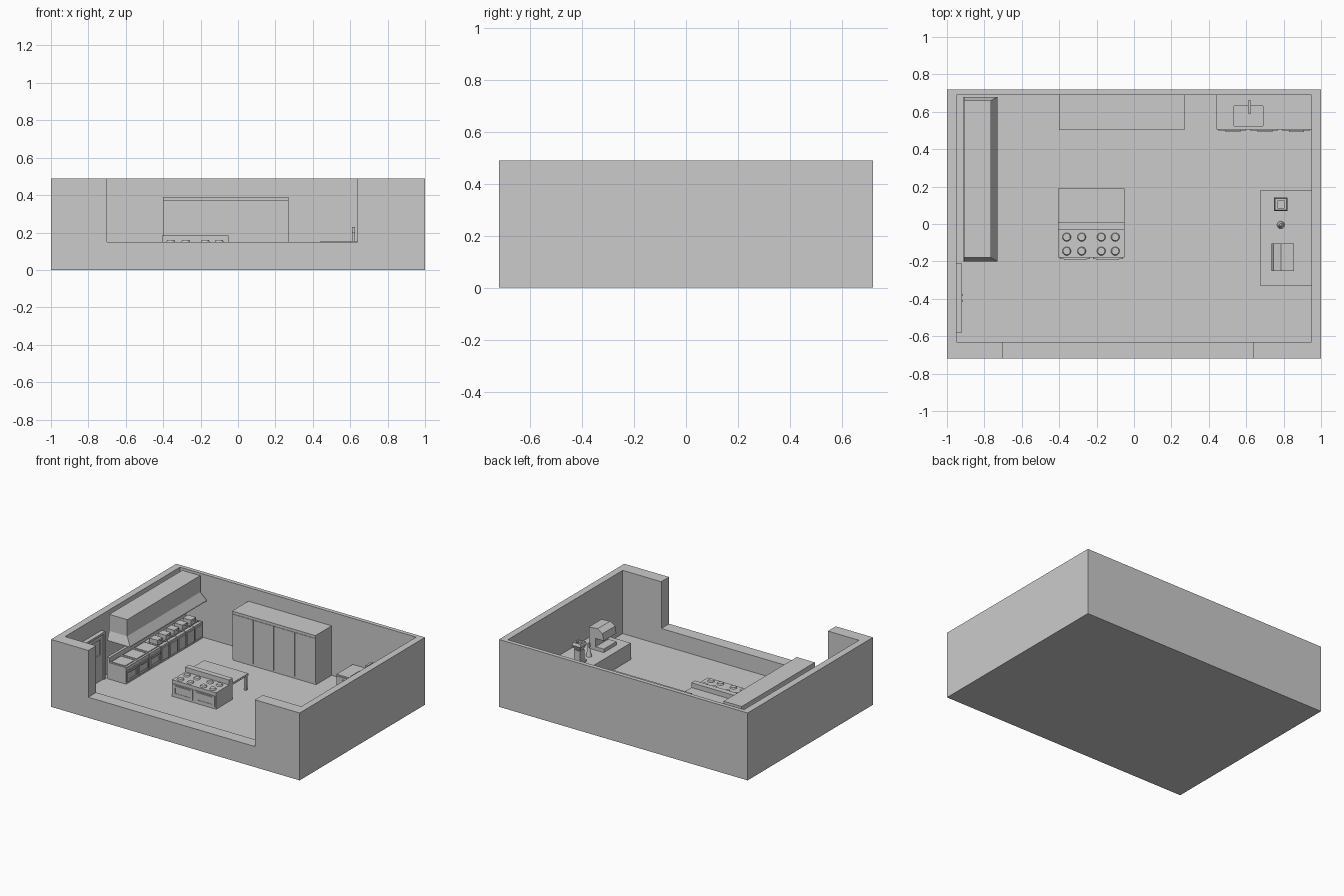
import bpy, bmesh, math
from mathutils import Vector

FLOOR = 0.03


def make(name, bm):
    bmesh.ops.recalc_face_normals(bm, faces=bm.faces)
    me = bpy.data.meshes.new(name)
    bm.to_mesh(me)
    bm.free()
    ob = bpy.data.objects.new(name, me)
    bpy.context.collection.objects.link(ob)
    return ob


def taper(name, lo, hi):
    """Solid between two horizontal rectangles (x0, x1, y0, y1, z)."""
    bm = bmesh.new()
    rings = []
    for x0, x1, y0, y1, z in (lo, hi):
        rings.append([bm.verts.new(p) for p in
                      ((x0, y0, z), (x1, y0, z), (x1, y1, z), (x0, y1, z))])
    a, b = rings
    bm.faces.new(a)
    bm.faces.new(b)
    for i in range(4):
        j = (i + 1) % 4
        bm.faces.new((a[i], a[j], b[j], b[i]))
    return make(name, bm)


def box(name, x0, x1, y0, y1, z0, z1):
    return taper(name, (x0, x1, y0, y1, z0), (x0, x1, y0, y1, z1))


def extrude_y(name, profile, y0, y1):
    """Extrude an x-z profile along y."""
    bm = bmesh.new()
    f = bm.faces.new([bm.verts.new((x, y0, z)) for x, z in profile])
    r = bmesh.ops.extrude_face_region(bm, geom=[f])
    vs = [g for g in r["geom"] if isinstance(g, bmesh.types.BMVert)]
    bmesh.ops.translate(bm, vec=(0, y1 - y0, 0), verts=vs)
    return make(name, bm)


def cone(name, x, y, z0, z1, r0, r1, sides=20):
    bm = bmesh.new()
    bmesh.ops.create_cone(bm, cap_ends=True, segments=sides, radius1=r0, radius2=r1, depth=z1 - z0)
    bmesh.ops.translate(bm, vec=(x, y, (z0 + z1) / 2), verts=bm.verts)
    for f in bm.faces:
        f.smooth = len(f.verts) == 4
    return make(name, bm)


def cut(ob, *bounds):
    c = box(ob.name + "_cutter", *bounds)
    c.hide_render = True
    m = ob.modifiers.new("cut", "BOOLEAN")
    m.operation, m.object, m.solver = "DIFFERENCE", c, "EXACT"
    bpy.context.view_layer.objects.active = ob
    bpy.ops.object.modifier_apply(modifier=m.name)
    bpy.data.objects.remove(c)


# Room shell with a wide serving opening at the front
room = box("room", -1, 1, -0.72, 0.72, 0, 0.49)
cut(room, -0.95, 0.95, -0.63, 0.69, FLOOR, 0.6)
cut(room, -0.70, 0.64, -0.80, -0.60, 0.15, 0.6)

# Tall refrigerator with four doors and a top fascia
box("fridge_body", -0.40, 0.27, 0.512, 0.69, FLOOR, 0.39)
box("fridge_fascia", -0.40, 0.27, 0.503, 0.512, 0.37, 0.39)
for i in range(4):
    x = -0.40 + i * 0.1675
    box("fridge_door", x + 0.002, x + 0.1655, 0.505, 0.512, 0.045, 0.367)

# Island range: body, splash, two oven doors, eight burners
box("range_body", -0.405, -0.05, -0.18, -0.03, FLOOR, 0.15)
box("range_splash", -0.405, -0.05, -0.03, 0.01, FLOOR, 0.185)
for x in (-0.395, -0.22):
    d = box("range_oven_door", x, x + 0.16, -0.186, -0.18, 0.045, 0.125)
    cut(d, x + 0.02, x + 0.14, -0.19, -0.183, 0.06, 0.10)
    box("range_door_handle", x + 0.02, x + 0.14, -0.192, -0.186, 0.110, 0.117)
for x in (-0.36, -0.28, -0.175, -0.10):
    for y in (-0.145, -0.07):
        cone("range_burner", x, y, 0.15, 0.16, 0.023, 0.019)

# Worktable behind the range
box("table_top", -0.405, -0.05, 0.01, 0.19, 0.135, 0.15)
for x in (-0.40, -0.07):
    box("table_leg", x, x + 0.015, 0.17, 0.185, FLOOR, 0.135)

# Extractor hood over the left cooking line
box("hood_duct", -0.91, -0.765, -0.18, 0.66, 0.37, 0.49)
taper("hood_skirt", (-0.91, -0.73, -0.20, 0.68, 0.315),
      (-0.91, -0.765, -0.18, 0.66, 0.37))
box("hood_rim", -0.91, -0.73, -0.20, 0.68, 0.305, 0.315)

# Left cooking line: three griddle ovens
box("line_splash", -0.915, -0.895, -0.20, 0.68, FLOOR, 0.185)
for i in range(3):
    y = -0.20 + i * 0.133
    box("griddle_body", -0.895, -0.76, y, y + 0.130, FLOOR, 0.15)
    d = box("griddle_door", -0.76, -0.753, y + 0.008, y + 0.122, 0.045, 0.125)
    cut(d, -0.756, -0.74, y + 0.022, y + 0.108, 0.06, 0.10)
    box("griddle_handle", -0.753, -0.747, y + 0.02, y + 0.11, 0.110, 0.117)
    box("griddle_plate", -0.885, -0.775, y + 0.01, y + 0.12, 0.15, 0.156)

# Left cooking line: five fryers with baskets
for i in range(5):
    y = 0.20 + i * 0.096
    b = box("fryer_body", -0.895, -0.76, y, y + 0.093, FLOOR, 0.15)
    cut(b, -0.87, -0.785, y + 0.012, y + 0.081, 0.125, 0.2)
    box("fryer_door", -0.76, -0.754, y + 0.006, y + 0.087, 0.045, 0.135)
    box("fryer_basket", -0.865, -0.80, y + 0.018, y + 0.075, 0.14, 0.178)
    box("basket_handle", -0.80, -0.755, y + 0.042, y + 0.051, 0.168, 0.176)

# Double doors on the left wall
for y0, y1 in ((-0.58, -0.565), (-0.225, -0.21)):
    box("door_jamb", -0.95, -0.92, y0, y1, FLOOR, 0.375)
box("door_header", -0.95, -0.92, -0.565, -0.225, 0.36, 0.375)
for y0, y1, h in ((-0.563, -0.397, -0.415), (-0.393, -0.227, -0.383)):
    d = box("door_leaf", -0.95, -0.928, y0, y1, FLOOR, 0.358)
    cut(d, -0.935, -0.90, y0 + 0.03, y1 - 0.03, 0.22, 0.33)
    box("door_handle", -0.928, -0.914, h, h + 0.008, 0.17, 0.22)

# Sink counter with basin, cupboard doors and tap
s = box("sink_counter", 0.44, 0.95, 0.505, 0.69, FLOOR, 0.155)
cut(s, 0.535, 0.69, 0.525, 0.63, 0.09, 0.2)
for x in (0.45, 0.62, 0.79):
    box("sink_door", x, x + 0.15, 0.499, 0.505, 0.045, 0.145)
    box("sink_door_handle", x + 0.04, x + 0.12, 0.492, 0.499, 0.122, 0.129)
box("tap_post", 0.609, 0.625, 0.645, 0.66, 0.155, 0.23)
box("tap_spout", 0.609, 0.625, 0.59, 0.645, 0.217, 0.23)
box("tap_outlet", 0.609, 0.625, 0.59, 0.603, 0.20, 0.217)

# Coffee counter on the right wall
box("coffee_counter", 0.675, 0.95, -0.33, 0.18, FLOOR, 0.15)

# Espresso machine: C-shaped side profile
extrude_y("espresso_machine",
          [(0.735, 0.15), (0.855, 0.15), (0.855, 0.305), (0.785, 0.31),
           (0.745, 0.285), (0.735, 0.235), (0.80, 0.235), (0.80, 0.175),
           (0.735, 0.175)], -0.25, -0.105)
for y in (-0.215, -0.14):
    cone("brew_head", 0.765, y, 0.22, 0.236, 0.012, 0.012, 12)

# Coffee grinder with an open flared hopper
gx, gy = 0.785, 0.105


def sq(r, z):
    return (gx - r, gx + r, gy - r, gy + r, z)


taper("grinder_base", sq(0.035, 0.15), sq(0.035, 0.165))
taper("grinder_body", sq(0.024, 0.165), sq(0.024, 0.24))
taper("grinder_hopper", sq(0.02, 0.24), sq(0.036, 0.275))
lid = taper("grinder_rim", sq(0.036, 0.275), sq(0.030, 0.295))
cut(lid, gx - 0.019, gx + 0.019, gy - 0.019, gy + 0.019, 0.28, 0.32)

# Small syrup bottle with a pump
cone("bottle", 0.785, -0.005, 0.15, 0.215, 0.02, 0.007, 16)
box("bottle_pump", 0.778, 0.792, -0.012, 0.002, 0.215, 0.245)
